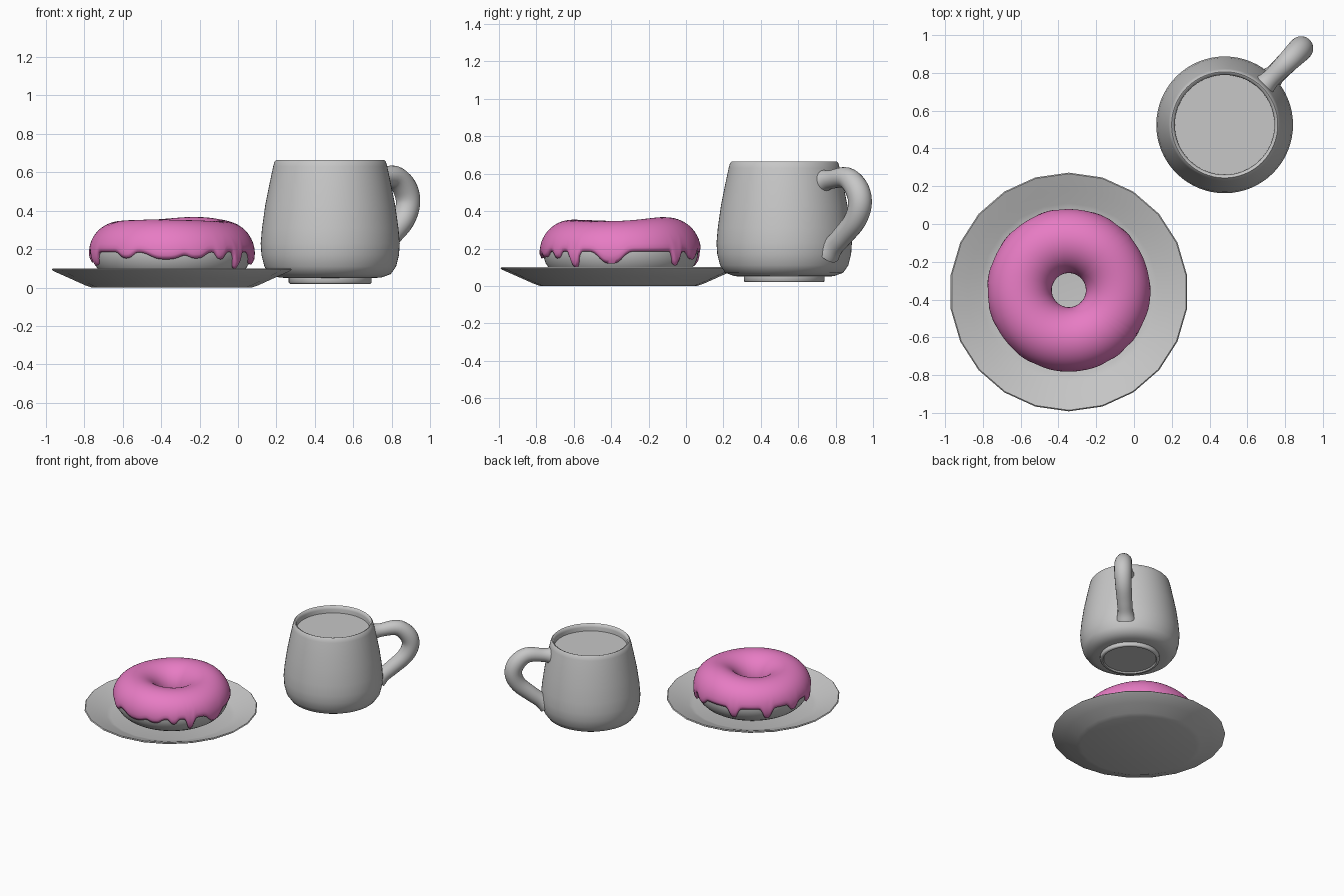
import bpy, bmesh, math
from mathutils import Vector

if "Cube" in bpy.data.objects:
    bpy.data.objects.remove(bpy.data.objects["Cube"], do_unlink=True)


def material(name, rgb):
    mat = bpy.data.materials.new(name)
    mat.use_nodes = True
    mat.diffuse_color = (*rgb, 1)
    mat.node_tree.nodes["Principled BSDF"].inputs["Base Color"].default_value = (*rgb, 1)
    return mat


GREY = material("soft_grey", (0.57, 0.57, 0.57))
PINK = material("pink_icing", (0.8, 0.2, 0.55))


def make_object(name, bm, mat, location, angle=50):
    bmesh.ops.recalc_face_normals(bm, faces=bm.faces)
    mesh = bpy.data.meshes.new(name)
    bm.to_mesh(mesh)
    bm.free()
    mesh.materials.append(mat)
    obj = bpy.data.objects.new(name, mesh)
    obj.location = location
    bpy.context.collection.objects.link(obj)
    bpy.ops.object.select_all(action="DESELECT")
    obj.select_set(True)
    bpy.context.view_layer.objects.active = obj
    bpy.ops.object.shade_smooth_by_angle(angle=math.radians(angle))
    return obj


def skin(bm, rings, close_rows=False, caps=False):
    """Join closed rings of points into a surface."""
    loops = [[bm.verts.new(p) for p in ring] for ring in rings]
    pairs = list(zip(loops, loops[1:]))
    if close_rows:
        pairs.append((loops[-1], loops[0]))
    for a, b in pairs:
        for i in range(len(a)):
            j = (i + 1) % len(a)
            bm.faces.new((a[i], a[j], b[j], b[i]))
    if caps:
        bm.faces.new(loops[0])
        bm.faces.new(loops[-1])


def lathe(name, profile, sides, location, mat, angle=50):
    """Revolve (radius, height) points; both ends are closed with flat discs."""
    bm = bmesh.new()
    turns = [2 * math.pi * i / sides - math.pi / 2 for i in range(sides)]
    skin(bm, [[(r * math.cos(u), r * math.sin(u), z) for u in turns]
              for r, z in profile], caps=True)
    return make_object(name, bm, mat, location, angle)


# Plate
lathe("plate", [(0.42, 0), (0.455, 0.012), (0.54, 0.05), (0.622, 0.086),
                (0.632, 0.094), (0.626, 0.1), (0.54, 0.068), (0.47, 0.04),
                (0.44, 0.03)], 22, (-0.345, -0.36, 0), GREY)

# Mug body with foot ring and hollow inside
MUG = Vector((0.48, 0.525, 0))
lathe("mug_body", [(0.19, 0.03), (0.196, 0.02), (0.21, 0.02), (0.216, 0.027),
                   (0.216, 0.05), (0.265, 0.052), (0.315, 0.07), (0.343, 0.11),
                   (0.358, 0.17), (0.362, 0.23), (0.355, 0.31), (0.338, 0.43),
                   (0.316, 0.54), (0.297, 0.63), (0.29, 0.655), (0.281, 0.665),
                   (0.27, 0.66), (0.264, 0.64), (0.268, 0.55), (0.3, 0.25),
                   (0.26, 0.1)], 64, MUG, GREY)

# Drink surface
lathe("drink", [(0.26, 0.6), (0.266, 0.61)], 64, MUG, GREY)


# Mug handle: a tube swept along a smooth path in the vertical diagonal plane
def spline(pts, steps):
    pts = [Vector(p) for p in pts]
    pts = [2 * pts[0] - pts[1]] + pts + [2 * pts[-1] - pts[-2]]
    out = []
    for a, b, c, d in zip(pts, pts[1:], pts[2:], pts[3:]):
        for k in range(steps):
            t = k / steps
            out.append(0.5 * (2 * b + (c - a) * t + (2 * a - 5 * b + 4 * c - d) * t * t
                              + (3 * b - a - 3 * c + d) * t ** 3))
    return out + [pts[-2]]


# Each point: distance from mug axis, height, tube radius
path = spline([(0.29, 0.56, 0.062), (0.35, 0.568, 0.05), (0.47, 0.578, 0.057),
               (0.548, 0.52, 0.064), (0.573, 0.44, 0.064), (0.535, 0.35, 0.06),
               (0.44, 0.265, 0.056), (0.375, 0.215, 0.056), (0.33, 0.18, 0.07)], 5)
out = Vector((1, 1, 0)).normalized()
side = Vector((1, -1, 0)).normalized()
rings = []
for k, p in enumerate(path):
    d = path[min(k + 1, len(path) - 1)] - path[max(k - 1, 0)]
    tangent = (out * d.x + Vector((0, 0, d.y))).normalized()
    normal = tangent.cross(side)
    centre = out * p.x + Vector((0, 0, p.y))
    rings.append([centre + p.z * (math.cos(a) * side + math.sin(a) * normal)
                  for a in (math.tau * i / 20 for i in range(20))])
bm = bmesh.new()
skin(bm, rings, caps=True)
make_object("mug_handle", bm, GREY, MUG)

# Doughnut shape shared by dough and icing
DONUT = (-0.345, -0.35, 0)
MAJOR, WIDE, TALL, MID = 0.26, 0.155, 0.15, 0.185


def donut_point(u, phi, extra, lift=0):
    r = MAJOR + (WIDE + extra) * math.cos(phi)
    s = math.sin(phi)
    z = MID + (TALL + extra) * s + lift * max(s, 0)
    return (r * math.cos(u), r * math.sin(u), z)


def angle_gap(u, degrees):
    return (math.degrees(u) - degrees + 180) % 360 - 180


# Dough
COLS = 216
turns = [math.tau * i / COLS for i in range(COLS)]
bm = bmesh.new()
skin(bm, [[donut_point(u, math.tau * k / 28, 0) for u in turns[::3]]
          for k in range(28)], close_rows=True)
make_object("dough", bm, GREY, DONUT)

# Icing drips: direction in degrees, half width, drop
DRIPS = [(45, 4, 0.07), (65, 7, 0.04), (106, 5, 0.07), (140, 5, 0.075),
         (170, 6, 0.05), (198, 6, 0.065), (236, 6, 0.03), (266, 13, 0.035),
         (288, 7, 0.03), (307, 4, 0.035), (324, 4, 0.08), (353, 10, 0.06)]


def drip(u):
    return sum(h * math.exp(-abs(angle_gap(u, c) / w) ** 3) for c, w, h in DRIPS)


# Icing: a thick coat ending in a rounded, dripping edge
ROWS = 30
rings = []
for k in range(ROWS + 1):
    ring = []
    for u in turns:
        drop = drip(u)
        start = math.asin(max(-0.9, (0.185 - drop - MID) / TALL))
        end = math.pi + 0.35
        t = 0 if k < 2 else 1 if k > ROWS - 2 else (k - 1) / (ROWS - 2)
        phi = start + (end - start) * t
        coat = -0.004 if k in (0, ROWS) else 0.009 if k in (1, ROWS - 1) else 0.015
        if 0 < k < ROWS:
            coat += 0.1 * drop * max(0, 1 - (phi - start) / 0.7)
        lift = 0.014 * math.exp(-(angle_gap(u, 60) / 40) ** 2) - 0.004 * math.cos(2 * u + 0.6)
        ring.append(donut_point(u, phi, coat, lift))
    rings.append(ring)
bm = bmesh.new()
skin(bm, rings)
make_object("icing", bm, PINK, DONUT, 80)
